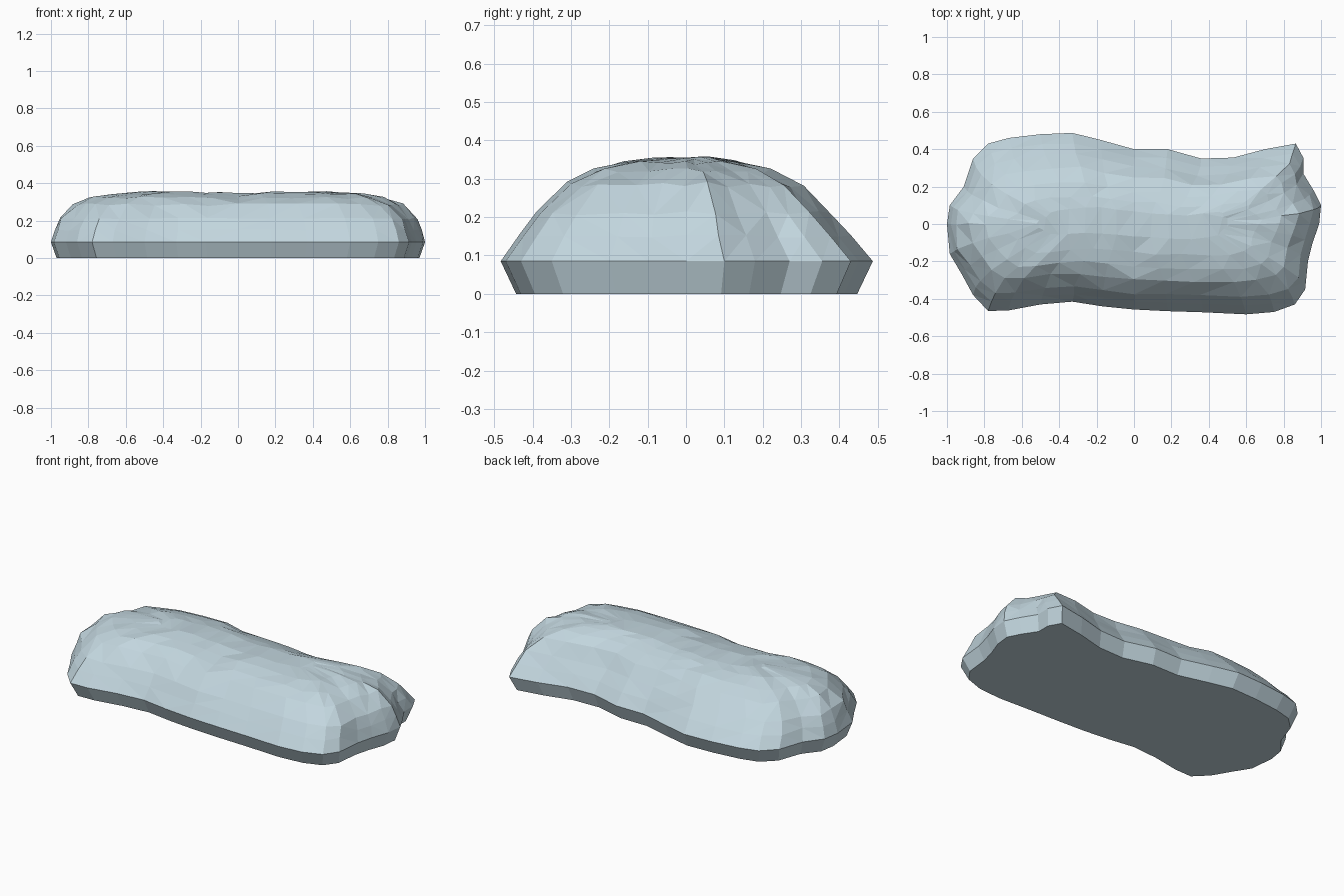
import bpy, bmesh, random
from mathutils import Vector

if "Cube" in bpy.data.objects:
    bpy.data.objects.remove(bpy.data.objects["Cube"])
random.seed(4)

# Outline of the widest level, counter-clockwise from the right end
outline = [(1, .1), (.96, .18), (.905, .27), (.905, .355), (.865, .43), (.70, .40), (.53, .355), (.36, .35),
           (.18, .40), (0, .40), (-.18, .45), (-.33, .487), (-.50, .48), (-.67, .46),
           (-.78, .43), (-.86, .35), (-.91, .2), (-.985, .1), (-1, 0), (-.985, -.16),
           (-.92, -.27), (-.86, -.38), (-.78, -.465), (-.67, -.462), (-.50, -.43),
           (-.33, -.415), (-.17, -.44), (0, -.457), (.18, -.466), (.37, -.472),
           (.60, -.483), (.75, -.47), (.86, -.43), (.915, -.35), (.93, -.2), (.955, -.1), (.99, 0)]

# Levels: height, x scale, y scale at the front, y scale at the back, jitter
levels = [(0, .97, .915, .915, 0), (.085, 1, 1, 1, 0), (.15, .98, .90, .88, .004),
          (.21, .955, .81, .76, .006), (.285, .88, .64, .61, .007),
          (.322, .79, .50, .44, .006), (.343, .68, .33, .29, .006),
          (.353, .52, .14, .16, .005)]


def spine(x):
    """Gently bending centre line that the levels shrink towards."""
    return .03 * max(-1, min(1, -x * 1.5)) * (1 - abs(x))


bm = bmesh.new()
rings = []
for z, sx, front, back, jit in levels:
    ring = []
    for x, y in outline:
        c = spine(x)
        sy = back if y > c else front
        j = lambda: random.uniform(-jit, jit)
        # the saddle in the middle is slightly lower
        dip = .008 * max(0, 1 - abs(x) * 3) if z > .3 else 0
        ring.append(bm.verts.new((x * sx + j(), c + (y - c) * sy + j(), z + j() - dip)))
    rings.append(ring)

# Skin between the levels, flat base and crest
n = len(outline)
for a, b in zip(rings, rings[1:]):
    for i in range(n):
        k = (i + 1) % n
        bm.faces.new((a[i], a[k], b[k], b[i]))
bm.faces.new(rings[0][::-1])
bm.faces.new(rings[-1])
bmesh.ops.recalc_face_normals(bm, faces=bm.faces)
bmesh.ops.triangulate(bm, faces=[f for f in bm.faces if f.calc_center_median().z > .09])

mesh = bpy.data.meshes.new("rock")
bm.to_mesh(mesh)
bm.free()
rock = bpy.data.objects.new("rock", mesh)
bpy.context.collection.objects.link(rock)

# Pale blue grey stone
mat = bpy.data.materials.new("pale stone")
mat.diffuse_color = (.54, .67, .73, 1)
mat.use_nodes = True
mat.node_tree.nodes["Principled BSDF"].inputs["Base Color"].default_value = mat.diffuse_color
mesh.materials.append(mat)
